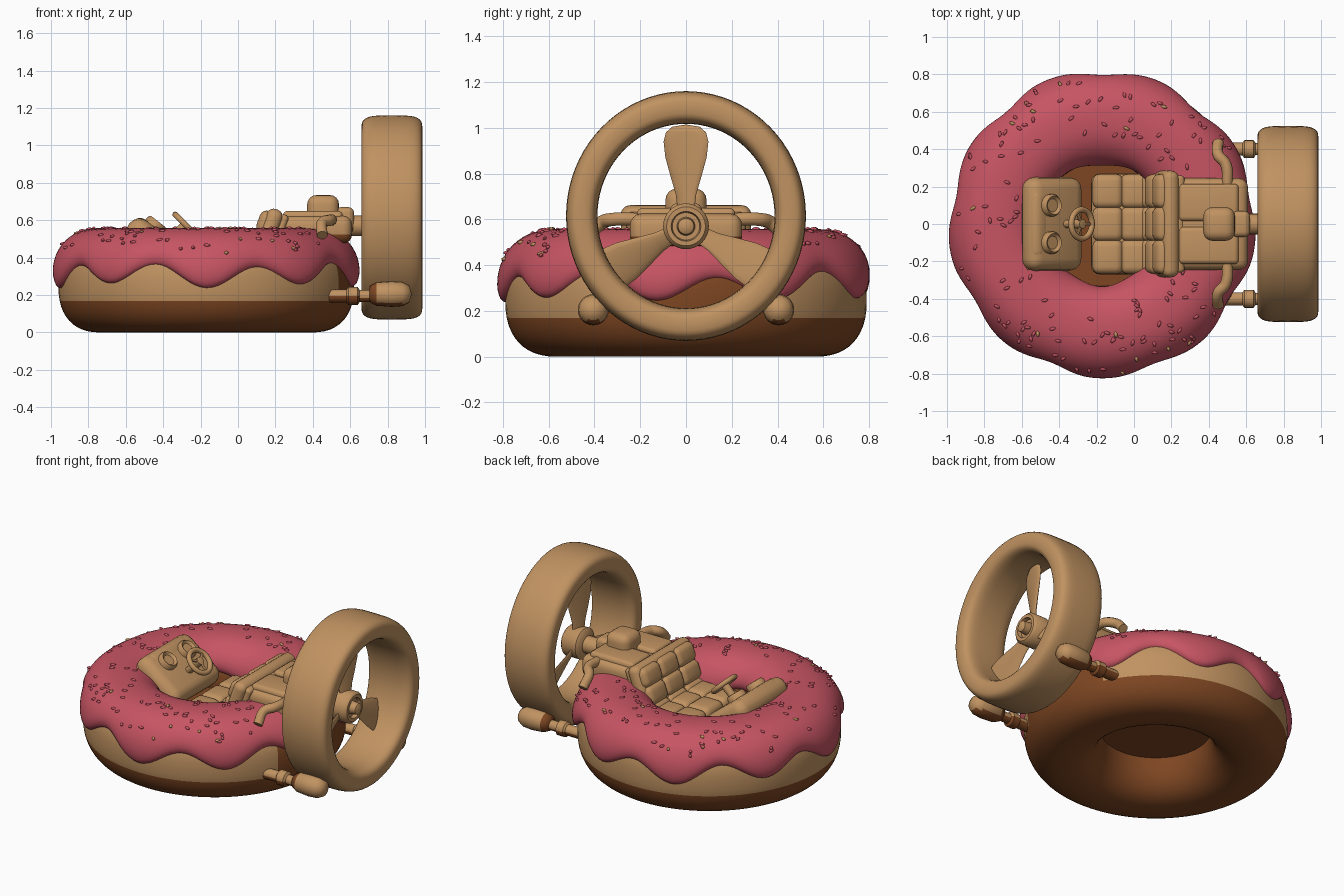
import bpy, bmesh, math, random
from mathutils import Matrix, Vector, Euler
from math import sin, cos, pi, radians

if "Cube" in bpy.data.objects:
    bpy.data.objects.remove(bpy.data.objects["Cube"])

random.seed(4)
CX = -0.17                      # centre of the doughnut


def material(name, rgb):
    m = bpy.data.materials.new(name)
    m.diffuse_color = (*rgb, 1)
    m.use_nodes = True
    m.node_tree.nodes["Principled BSDF"].inputs["Base Color"].default_value = m.diffuse_color
    return m


TAN = material("tan", (0.53, 0.29, 0.12))
BROWN = material("brown", (0.21, 0.062, 0.016))
PINK = material("pink icing", (0.57, 0.09, 0.125))


def finish(bm, name, mats, loc=(0, 0, 0), rot=(0, 0, 0), angle=45, rule=None):
    bmesh.ops.remove_doubles(bm, verts=bm.verts, dist=1e-5)
    bmesh.ops.recalc_face_normals(bm, faces=bm.faces)
    me = bpy.data.meshes.new(name)
    bm.to_mesh(me)
    bm.free()
    ob = bpy.data.objects.new(name, me)
    bpy.context.collection.objects.link(ob)
    for m in mats:
        me.materials.append(m)
    ob.location, ob.rotation_euler = loc, rot
    if rule:
        mat = Matrix.Translation(loc) @ Euler(rot).to_matrix().to_4x4()
        for p in me.polygons:
            p.material_index = int(rule(mat @ p.center))
    bpy.ops.object.select_all(action='DESELECT')
    ob.select_set(True)
    bpy.context.view_layer.objects.active = ob
    bpy.ops.object.shade_smooth_by_angle(angle=radians(angle))
    return ob


def skin(rows, close_u, close_v):
    """Mesh from rows of points."""
    bm = bmesh.new()
    vs = [[bm.verts.new(p) for p in row] for row in rows]
    n, k = len(vs), len(vs[0])
    for i in range(n if close_u else n - 1):
        for j in range(k if close_v else k - 1):
            a, b = (i + 1) % n, (j + 1) % k
            bm.faces.new((vs[i][j], vs[a][j], vs[a][b], vs[i][b]))
    return bm


def lathe(name, prof, mats, loc=(0, 0, 0), rot=(0, 0, 0), closed=False, seg=40, **kw):
    rows = [[(r * cos(2 * pi * i / seg), r * sin(2 * pi * i / seg), h) for r, h in prof]
            for i in range(seg)]
    return finish(skin(rows, True, closed), name, mats, loc, rot, **kw)


def rounded_box(name, size, loc, bevel, mats, rot=(0, 0, 0), **kw):
    bm = bmesh.new()
    bmesh.ops.create_cube(bm, size=1)
    bmesh.ops.scale(bm, vec=size, verts=bm.verts)
    bmesh.ops.bevel(bm, geom=bm.edges[:], offset=bevel, segments=4, profile=0.5, affect='EDGES')
    return finish(bm, name, mats, loc, rot, **kw)


def spow(x, e):
    return math.copysign(abs(x) ** e, x)


# --- doughnut body: superellipse section turned round z
N = 2.4


def section(phi, grow=0.0):
    return (0.56 + (0.23 + grow * 0.7) * spow(cos(phi), 2 / N),
            0.25 + (0.25 + grow) * spow(sin(phi), 2 / N))


def body_rule(c):
    r, th = math.hypot(c.x - CX, c.y), math.atan2(c.y, c.x - CX)
    return c.z < 0.17 or r < 0.5 or (abs(th) < radians(28) and c.z > 0.1)


lathe("doughnut_body", [section(2 * pi * i / 48) for i in range(48)], [TAN, BROWN],
      (CX, 0, 0), closed=True, seg=96, rule=body_rule)
lathe("cockpit_floor", [(0, 0.24), (0.37, 0.24), (0.37, 0.28), (0, 0.28)], [BROWN], (CX, 0, 0))


# --- icing with drips, laid over the body
def icing_point(th, s, lift=0.0):
    wave = cos(9 * (th + pi / 2)) + 0.25 * sin(4 * th + 1)
    q = (0.305 - 0.055 * wave - 0.25) / 0.25
    end = math.asin(max(-1, min(1, spow(q, N / 2))))
    start = radians(160 + 6 * sin(5 * th))
    phi = start + (end - start) * s
    t = 0.058 * max(0, 1 - abs(2 * s - 1) ** 9) ** 0.5
    t += 0.012 * wave * max(0, s - 0.6) * (s < 0.995) + lift
    r, z = section(phi, t)
    return Vector((CX + r * cos(th), r * sin(th), z))


S = [0.5 - 0.5 * cos(pi * j / 30) for j in range(31)]
finish(skin([[icing_point(2 * pi * i / 160, s) for s in S] for i in range(160)], True, False),
       "icing", [PINK], angle=70)

# --- sprinkles
for name, mat, count in (("pink_sprinkles", PINK, 130), ("tan_sprinkles", TAN, 14)):
    bm = bmesh.new()
    for _ in range(count):
        p = icing_point(random.uniform(radians(30), radians(330)), random.uniform(0.35, 0.82))
        m = (Matrix.Translation(p) @ Matrix.Rotation(random.uniform(0, pi), 4, 'Z')
             @ Matrix.Diagonal((0.02, 0.01, 0.01, 1)))
        bmesh.ops.create_icosphere(bm, subdivisions=1, radius=1, matrix=m)
    finish(bm, name, [mat], angle=60)

# --- seat: base, cushion pads, tilted backrest with tufted pads
rounded_box("seat_base", (0.34, 0.54, 0.12), (-0.06, 0, 0.32), 0.05, [TAN])
TILT = radians(20)
rounded_box("seat_back", (0.09, 0.57, 0.40), (0.14, 0, 0.47), 0.04, [TAN], (0, TILT, 0))
rounded_box("seat_back_shell", (0.05, 0.52, 0.36), (0.19, 0, 0.46), 0.02, [TAN], (0, TILT, 0))
for j in (-1, 0, 1):
    for i in (0, 1):
        rounded_box("seat_cushion_pad", (0.165, 0.185, 0.09), (-0.14 + 0.15 * i, 0.175 * j, 0.375),
                    0.04, [TAN])
    for k in (-1, 0, 1):
        off = Euler((0, TILT, 0)).to_matrix() @ Vector((-0.035, 0.175 * j, 0.115 * k))
        rounded_box("seat_back_pad", (0.08, 0.185, 0.125), Vector((0.14, 0, 0.47)) + off,
                    0.038, [TAN], (0, TILT, 0))

# --- dashboard: sloping rounded shell with gauges, column and wheel
SL = radians(38)
rounded_box("dashboard", (0.36, 0.50, 0.14), (-0.44, 0, 0.47), 0.065, [TAN, BROWN], (0, SL, 0),
            rule=lambda c: c.z < 0.36)
rounded_box("dashboard_hood", (0.12, 0.38, 0.10), (-0.515, 0, 0.555), 0.045, [TAN], (0, SL, 0))
for sy in (-1, 1):
    lathe("gauge", [(0, 0.04), (0.035, 0.04), (0.05, 0.055), (0.06, 0.04), (0.06, -0.04)], [TAN],
          (-0.46, 0.1 * sy, 0.55), (0, SL, 0), seg=20)
WT = (0, radians(45), 0)
WHEEL = (-0.28, 0, 0.575)
lathe("steering_wheel", [(0.078 + 0.016 * cos(a * pi / 5), 0.016 * sin(a * pi / 5)) for a in range(10)],
      [TAN], WHEEL, WT, closed=True, seg=28)
lathe("steering_column", [(0, 0.015), (0.026, 0.01), (0.026, -0.02), (0.02, -0.16)], [TAN], WHEEL, WT, seg=16)
for a in (0, 120, 240):
    e = Euler(WT).to_matrix() @ Matrix.Rotation(radians(a), 3, 'Z')
    rounded_box("wheel_spoke", (0.075, 0.016, 0.012), Vector(WHEEL) + e @ Vector((0.04, 0, 0)),
                0.004, [TAN], e.to_euler())

# --- engine deck behind the seat
rounded_box("engine_deck", (0.40, 0.49, 0.15), (0.41, 0, 0.55), 0.05, [TAN, BROWN],
            rule=lambda c: c.z < 0.54)
for sy in (-1, 1):
    rounded_box("deck_panel", (0.32, 0.20, 0.06), (0.40, 0.115 * sy, 0.62), 0.025, [TAN])
rounded_box("engine_block", (0.17, 0.18, 0.18), (0.455, 0, 0.645), 0.05, [TAN])
rounded_box("engine_rear", (0.10, 0.14, 0.14), (0.57, 0, 0.60), 0.03, [TAN, BROWN],
            rule=lambda c: c.z < 0.57)
AX = (0, pi / 2, 0)             # turns a lathe to point along +x


# --- curved exhaust pipes
for sy in (-1, 1):
    cu = bpy.data.curves.new("exhaust_pipe", 'CURVE')
    cu.dimensions, cu.bevel_depth, cu.bevel_resolution, cu.use_fill_caps = '3D', 0.03, 3, True
    sp = cu.splines.new('BEZIER')
    pts = [(0.50, 0.20, 0.60), (0.49, 0.32, 0.60), (0.45, 0.37, 0.585), (0.45, 0.435, 0.52)]
    sp.bezier_points.add(len(pts) - 1)
    for b, (x, y, z) in zip(sp.bezier_points, pts):
        b.co = (x, y * sy, z)
        b.handle_left_type = b.handle_right_type = 'AUTO'
    ob = bpy.data.objects.new("exhaust_pipe", cu)
    cu.materials.append(TAN)
    bpy.context.collection.objects.link(ob)
    bpy.ops.object.select_all(action='DESELECT')
    ob.select_set(True)
    bpy.context.view_layer.objects.active = ob
    bpy.ops.object.convert(target='MESH')
    bpy.ops.object.shade_smooth_by_angle(angle=radians(45))

# --- fan duct: rounded section turned round x
duct = [(0.465 + 0.07 * spow(cos(a * pi / 16), 0.62), 0.163 * spow(sin(a * pi / 16), 0.5))
        for a in range(32)]
ring = lathe("fan_duct", duct, [TAN], (0.823, 0, 0.615), AX, closed=True, seg=80, angle=60)
ring.scale = (1.02, 0.98, 1)

# --- fan hub, shaft and three twisted blades
HZ = 0.57
lathe("fan_shaft", [(0, 0), (0.055, 0), (0.055, 0.18), (0, 0.18)], [TAN], (0.58, 0, HZ), AX, seg=24)
lathe("fan_hub", [(0, 0), (0.075, 0), (0.1, 0.02), (0.1, 0.12), (0.085, 0.135), (0.065, 0.135),
                  (0.06, 0.11), (0.04, 0.11), (0.035, 0.16), (0, 0.18)],
      [TAN], (0.72, 0, HZ), AX, seg=32)
widths = [(0.06, 0.035), (0.14, 0.045), (0.22, 0.068), (0.30, 0.09), (0.37, 0.098),
          (0.41, 0.088), (0.435, 0.06), (0.445, 0.0)]
for a in (0, 120, 240):
    rows = []
    for h, w in widths:
        tw = radians(38 - 45 * h)
        row = []
        for k in range(16):
            u, v = w * cos(k * pi / 8), (0.016 if w else 0) * sin(k * pi / 8)
            row.append((v * cos(tw) + u * sin(tw) * 0.7, u, h))
        rows.append(row)
    finish(skin(rows, False, True), "fan_blade", [TAN], (0.785, 0, HZ), (radians(a), 0, 0), angle=60)

# --- side struts with pods holding the duct
for sy in (-1, 1):
    lathe("duct_strut", [(0, -0.22), (0.035, -0.22), (0.035, -0.10), (0.048, -0.09), (0.048, -0.04),
                         (0.032, -0.03), (0.032, 0.05), (0, 0.05)],
          [TAN, BROWN], (0.68, 0.40 * sy, 0.195), AX, seg=20, rule=lambda c: c.z < 0.19)
    pod = [(0, 0), (0.045, 0.005), (0.062, 0.04), (0.068, 0.12), (0.064, 0.18), (0.045, 0.215), (0, 0.23)]
    lathe("duct_pod", pod, [TAN, BROWN], (0.70, 0.405 * sy, 0.205), AX, seg=24, angle=70,
          rule=lambda c: c.x < 0.74 or c.z < 0.16)
